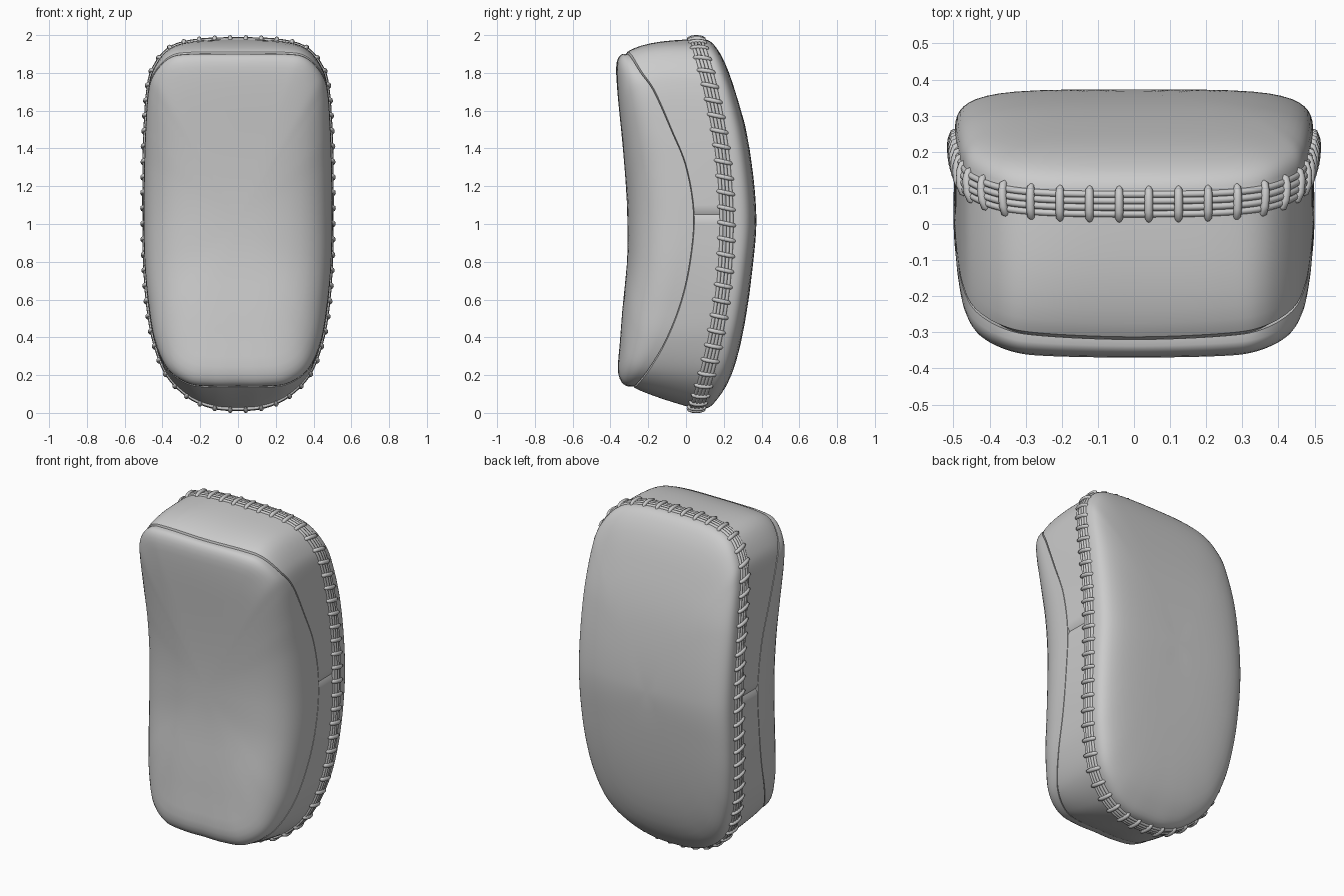
import bpy, bmesh, math
from mathutils import Vector as V

if "Cube" in bpy.data.objects:
    bpy.data.objects.remove(bpy.data.objects["Cube"])

SUB = 10  # samples between outline points

# Half outlines (x, y, z), top centre down to bottom centre
FRONT = [(0, -.32, 1.9), (.25, -.31, 1.9), (.36, -.29, 1.88), (.44, -.24, 1.8), (.475, -.17, 1.7),
         (.49, -.08, 1.5), (.497, 0, 1.3), (.5, .04, 1.05), (.495, .02, .8), (.475, -.03, .58),
         (.44, -.11, .38), (.37, -.2, .23), (.26, -.26, .155), (.13, -.28, .14), (0, -.28, .14)]
SEAM_XZ = [(0, 1.985), (.23, 1.975), (.37, 1.93), (.455, 1.82), (.483, 1.7), (.497, 1.5), (.502, 1.3),
           (.503, 1.05), (.499, .8), (.484, .58), (.45, .38), (.38, .2), (.26, .08), (.13, .025), (0, .014)]
SEAM = [(x, .05 + .165 * (1 - (z - 1) ** 2), z) for x, z in SEAM_XZ]
# Depth profiles along the centre line (z, y)
FRONT_Y = [(.14, -.425), (.2, -.412), (.35, -.367), (.6, -.334), (.8, -.312), (1, -.31),
           (1.2, -.318), (1.5, -.345), (1.75, -.382), (1.85, -.408), (1.9, -.42)]
BACK_Y = [(0, .18), (.05, .2), (.17, .255), (.39, .302), (.76, .352), (1.05, .372),
          (1.45, .33), (1.69, .275), (1.86, .232), (1.95, .2), (2, .18)]


def closed_loop(half):
    """Mirror a half outline and sample it as a smooth closed loop."""
    p = [V(c) for c in half]
    p += [V((-c.x, c.y, c.z)) for c in reversed(p[1:-1])]
    n, out = len(p), []
    for i in range(n):
        a, b, c, d = p[i - 1], p[i], p[(i + 1) % n], p[(i + 2) % n]
        for k in range(SUB):
            t = k / SUB
            out.append(.5 * (2 * b + (c - a) * t + (2 * a - 5 * b + 4 * c - d) * t * t
                             + (3 * b - a - 3 * c + d) * t ** 3))
    return out


def smooth_value(table, z):
    """Smooth interpolation in a (z, y) table."""
    z = min(max(z, table[0][0]), table[-1][0])
    n = len(table)

    def slope(i):
        a, b = table[max(i - 1, 0)], table[min(i + 1, n - 1)]
        return (b[1] - a[1]) / (b[0] - a[0])
    i = next(k for k in range(n - 1) if z <= table[k + 1][0])
    (z0, y0), (z1, y1) = table[i], table[i + 1]
    h = z1 - z0
    t = (z - z0) / h
    return (y0 * (2 * t**3 - 3 * t * t + 1) + slope(i) * h * (t**3 - 2 * t * t + t)
            + y1 * (3 * t * t - 2 * t**3) + slope(i + 1) * h * (t**3 - t * t))


def skin(name, rings, tip=None, angle=50):
    """Bridge rings into a smooth surface, optionally closed by a centre point."""
    bm = bmesh.new()
    rows = [[bm.verts.new(c) for c in r] for r in rings]
    n = len(rows[0])
    for a, b in zip(rows, rows[1:]):
        for i in range(n):
            j = (i + 1) % n
            bm.faces.new((a[i], a[j], b[j], b[i]))
    if tip:
        c = bm.verts.new(tip)
        for i in range(n):
            bm.faces.new((rows[-1][i], rows[-1][(i + 1) % n], c))
    bmesh.ops.recalc_face_normals(bm, faces=bm.faces)
    me = bpy.data.meshes.new(name)
    bm.to_mesh(me)
    bm.free()
    ob = bpy.data.objects.new(name, me)
    bpy.context.collection.objects.link(ob)
    bpy.context.view_layer.objects.active = ob
    ob.select_set(True)
    bpy.ops.object.shade_smooth_by_angle(angle=math.radians(angle))
    ob.select_set(False)


def dome(edge, table, power):
    """Rings shrinking to the middle while rolling onto a depth profile."""
    rings = []
    for r in (1, .998, .993, .984, .97, .95, .92, .88, .82, .75, .66, .54, .4, .25, .12):
        g = 1 - (1 - r ** power) ** (1 / power)
        ring = []
        for p in edge:
            z = 1.02 + (p.z - 1.02) * r
            y = smooth_value(table, z)
            ring.append(V((p.x * r, y + (p.y - y) * g, z)))
        rings.append(ring)
    return rings, V((0, smooth_value(table, 1.02), 1.02))


front, seam = closed_loop(FRONT), closed_loop(SEAM)
N = len(seam)
tangent = [(seam[(i + 1) % N] - seam[i - 1]).normalized() for i in range(N)]
outward = [V((-t.z, 0, t.x)).normalized() for t in tangent]
across = [t.cross(o).normalized() for t, o in zip(tangent, outward)]
across = [a if a.y > 0 else -a for a in across]
inner = [p - o * .02 for p, o in zip(front, outward)]

# Front cushion panel, tucked in along its seam
rings, tip = dome(front, FRONT_Y, 3)
skin("front_panel", [inner] + rings, tip)

# Side wall with tucked seam and a vertical join on each side
bed = [p - o * .006 for p, o in zip(seam, outward)]
joins = (7 * SUB, N - 7 * SUB)
wall = [inner]
for u in (.02, .06, .12, .22, .35, .5, .65, .8, .92, 1):
    ring = []
    for i in range(N):
        p = front[i].lerp(bed[i], u)
        k = p.z - 1
        p.z += (.036 if k > 0 else .014) * math.sin(math.pi * u ** .6) * k ** 3
        if i in joins:
            p -= outward[i] * .012
        ring.append(p)
    wall.append(ring)
skin("side_wall", wall, angle=40)

# Back cushion panel
rings, tip = dome(bed, BACK_Y, 4.5)
skin("back_panel", rings, tip)


def tube_object(name, depth):
    cu = bpy.data.curves.new(name, 'CURVE')
    cu.dimensions = '3D'
    cu.bevel_depth = depth
    cu.bevel_resolution = 2
    cu.use_fill_caps = True
    ob = bpy.data.objects.new(name, cu)
    bpy.context.collection.objects.link(ob)
    return cu


def add_spline(cu, pts, radii=None, cyclic=False):
    s = cu.splines.new('POLY')
    s.points.add(len(pts) - 1)
    for i, p in enumerate(pts):
        s.points[i].co = (*p, 1)
        s.points[i].radius = radii[i] if radii else 1
    s.use_cyclic_u = cyclic
    s.use_smooth = True


# Parallel cords around the rim
cords = tube_object("rim_cords", .0095)
for off in (-.027, -.009, .009, .027):
    add_spline(cords, [seam[i] + across[i] * off - outward[i] * (.005 + 4 * off * off)
                       for i in range(N)], cyclic=True)

# Evenly spaced stitches over the cords
stitches = tube_object("rim_stitches", .012)
lengths = [(seam[(i + 1) % N] - seam[i]).length for i in range(N)]
COUNT = 64
step = sum(lengths) / COUNT
run, target = 0, step / 2
for i in range(N):
    while target <= run + lengths[i] and target < COUNT * step:
        p = seam[i].lerp(seam[(i + 1) % N], (target - run) / lengths[i])
        d = V((0, 1, -.22 * abs(outward[i].x)))
        d = (d - outward[i] * d.dot(outward[i])).normalized()
        add_spline(stitches, [p + d * a + outward[i] * h for a, h in
                              ((-.047, -.015), (-.04, -.004), (-.02, .002), (0, .003),
                               (.02, .002), (.04, -.004), (.047, -.015))],
                   radii=(.5, .9, 1, 1, 1, .9, .5))
        target += step
    run += lengths[i]
